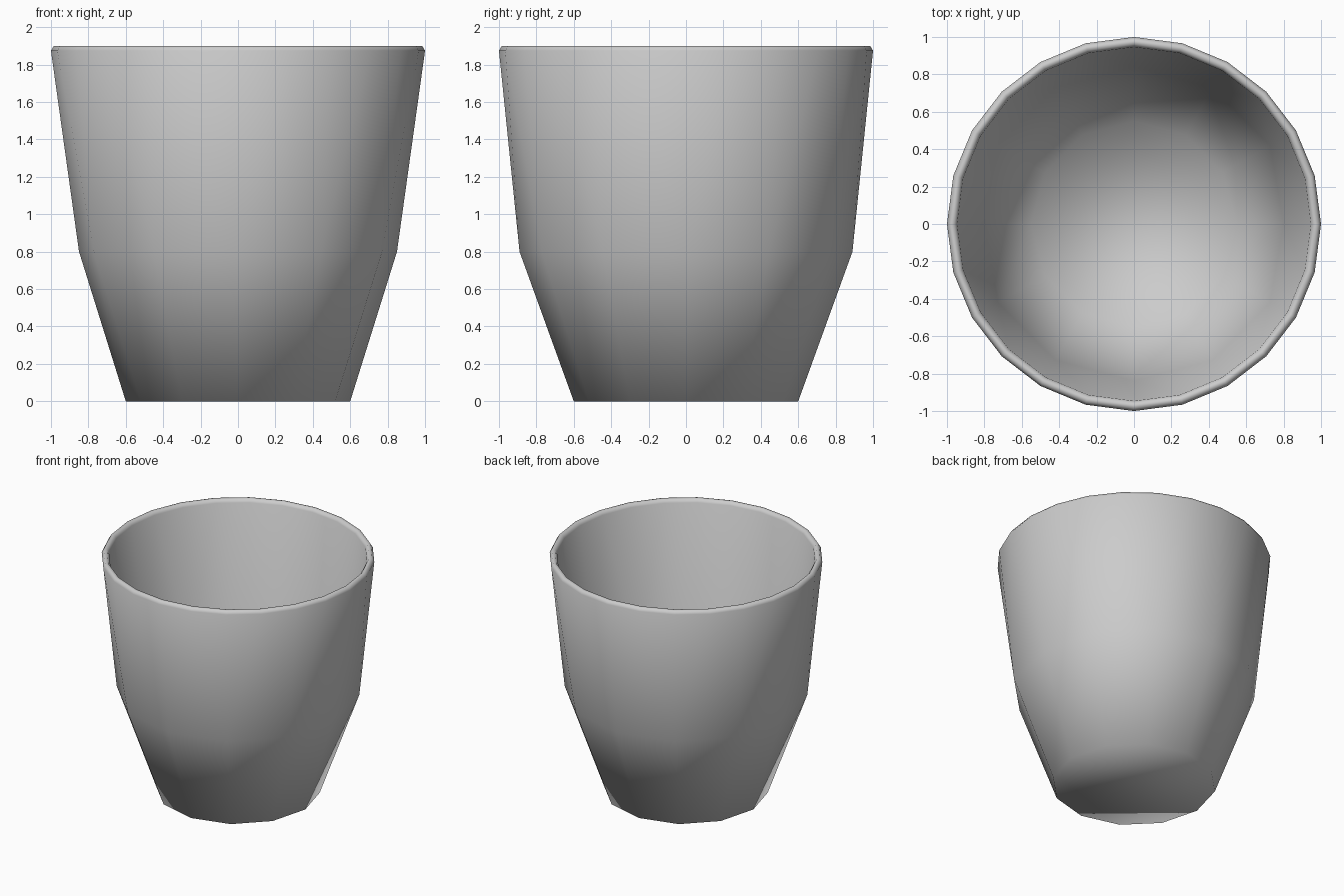
import bpy, bmesh
from math import cos, sin, pi

if "Cube" in bpy.data.objects:
    bpy.data.objects.remove(bpy.data.objects["Cube"])

bm = bmesh.new()


def ring(n, r, z, rx=None):
    """Ring of n points; rx optionally sets the radius of the two points on the x axis."""
    pts = []
    for i in range(n):
        q = rx if rx and i % (n // 2) == 0 else r
        a = 2 * pi * i / n
        pts.append(bm.verts.new((q * cos(a), q * sin(a), z)))
    return pts


def bridge(a, b):
    """Join two rings; b has the same count as a or twice as many."""
    n, m = len(a), len(b)
    for i in range(n):
        j = (i + 1) % n
        if n == m:
            bm.faces.new((a[i], a[j], b[j], b[i]))
        else:
            k = 2 * i
            bm.faces.new((a[i], b[k + 1], b[k]))
            bm.faces.new((a[i], a[j], b[k + 1]))
            bm.faces.new((a[j], b[(k + 2) % m], b[k + 1]))


# outer wall: 12 sides below, 24 at the rim
base = ring(12, 0.60, 0.0)
mid = ring(12, 0.89, 0.80, 0.85)
rim = [ring(24, r, z) for r, z in
       ((1.0, 1.875), (0.985, 1.90), (0.962, 1.90), (0.946, 1.875))]
# inner wall and floor
inner_mid = ring(12, 0.84, 0.81, 0.80)
floor = ring(12, 0.55, 0.05)

bridge(base, mid)
bridge(mid, rim[0])
for lo, hi in zip(rim, rim[1:]):
    bridge(lo, hi)
bridge(inner_mid, rim[-1])
bridge(floor, inner_mid)
bm.faces.new(base)
bm.faces.new(floor)

bmesh.ops.recalc_face_normals(bm, faces=bm.faces)
for f in bm.faces:
    f.smooth = True

me = bpy.data.meshes.new("cup")
bm.to_mesh(me)
bm.free()
bpy.context.collection.objects.link(bpy.data.objects.new("cup", me))
